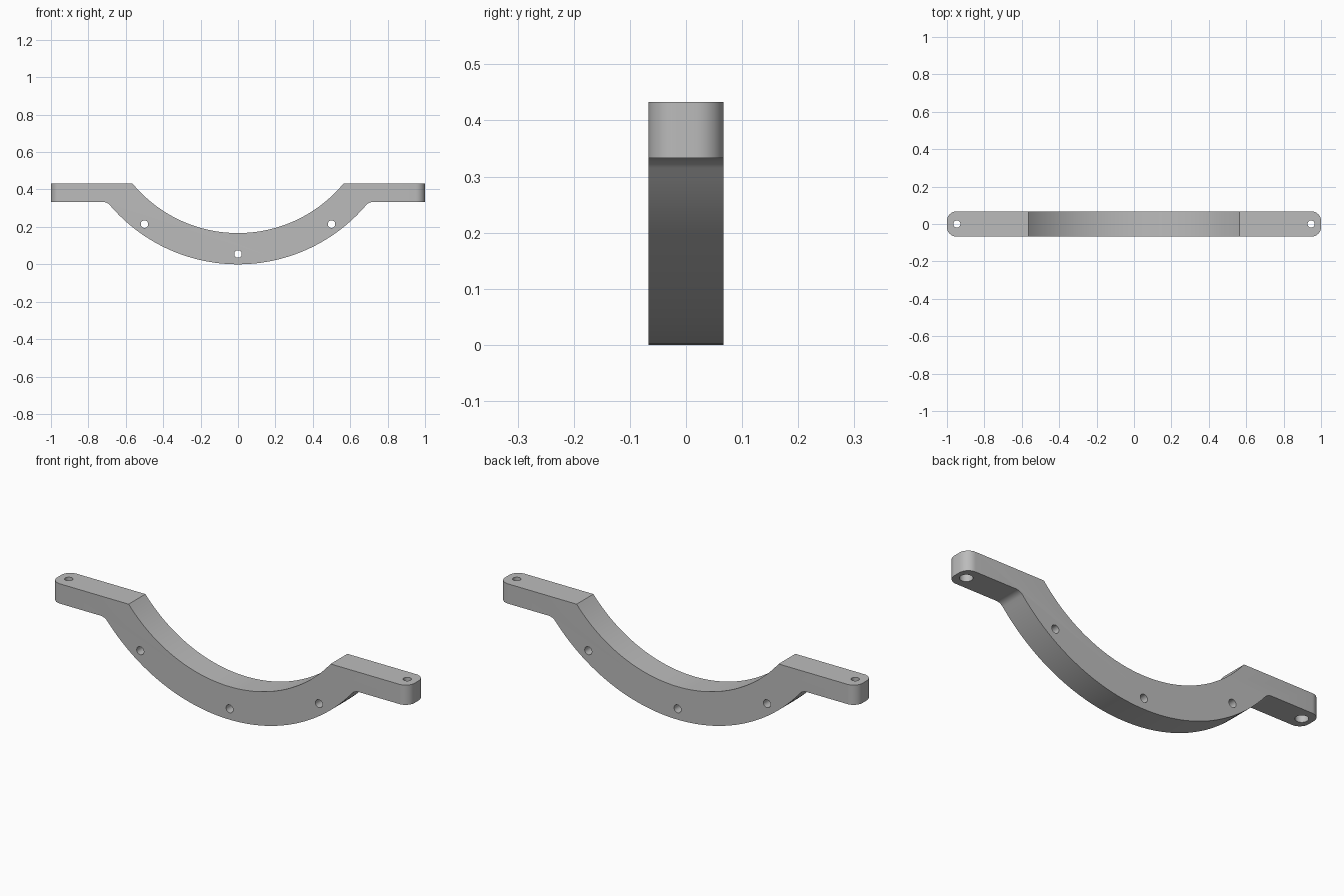
import bpy
import bmesh
from math import asin, atan2, cos, pi, sin, sqrt

default = bpy.data.objects.get("Cube")
if default:
    bpy.data.objects.remove(default, do_unlink=True)

HALF_DEPTH = 0.067
TOP, UNDER = 0.433, 0.333      # ear heights
CENTRE_Z = 0.9                 # centre of both arcs
INNER, OUTER = 0.733, 0.9      # arc radii
FILLET = 0.05
CORNER = 0.05

metal = bpy.data.materials.new("grey_metal")
metal.use_nodes = True
grey = (0.5, 0.5, 0.5, 1)
metal.diffuse_color = grey
metal.node_tree.nodes["Principled BSDF"].inputs["Base Color"].default_value = grey


def arc(cx, cz, radius, start, end, steps):
    angles = [start + (end - start) * i / steps for i in range(steps + 1)]
    return [(cx + radius * cos(a), cz + radius * sin(a)) for a in angles]


def cutter(name, radius, depth, location, along_y=False):
    rotation = (pi / 2, 0, 0) if along_y else (0, 0, 0)
    bpy.ops.mesh.primitive_cylinder_add(vertices=32, radius=radius, depth=depth,
                                        location=location, rotation=rotation)
    obj = bpy.context.object
    obj.name = name
    obj.hide_render = True
    return obj


# Half profile: outer arc, fillet under the ear, ear end, inner arc
fillet_z = UNDER - FILLET
fillet_x = sqrt((OUTER + FILLET) ** 2 - (CENTRE_Z - fillet_z) ** 2)
meet = atan2(fillet_z - CENTRE_Z, fillet_x)
inner_end = asin((TOP - CENTRE_Z) / INNER)
half = arc(0, CENTRE_Z, OUTER, -pi / 2, meet, 32)
half += arc(fillet_x, fillet_z, FILLET, meet + pi, pi / 2, 8)[1:]
half += [(1, UNDER), (1, TOP)]
half += arc(0, CENTRE_Z, INNER, inner_end, -pi / 2, 32)
profile = half + [(-x, z) for x, z in reversed(half[1:-1])]

# Bracket body: extruded profile with rounded ear ends
bm = bmesh.new()
face = bm.faces.new([bm.verts.new((x, -HALF_DEPTH, z)) for x, z in profile])
extruded = bmesh.ops.extrude_face_region(bm, geom=[face])
bmesh.ops.translate(bm, vec=(0, 2 * HALF_DEPTH, 0),
                    verts=[v for v in extruded["geom"] if isinstance(v, bmesh.types.BMVert)])
ends = [e for e in bm.edges
        if all(abs(v.co.x) > 0.999 for v in e.verts)
        and abs(e.verts[0].co.z - e.verts[1].co.z) > 0.01]
bmesh.ops.bevel(bm, geom=ends, offset=CORNER, segments=8, profile=0.5, affect='EDGES')
bmesh.ops.recalc_face_normals(bm, faces=bm.faces)
mesh = bpy.data.meshes.new("curved_bracket")
bm.to_mesh(mesh)
bm.free()
mesh.materials.append(metal)
bracket = bpy.data.objects.new("curved_bracket", mesh)
bpy.context.collection.objects.link(bracket)

# Through holes in the arc, bolt holes and wider recesses in the ears
cutters = [cutter("arc_hole", 0.02, 0.4, (x, 0, z), True)
           for x, z in ((-0.5, 0.215), (0, 0.055), (0.5, 0.215))]
for side in (-1, 1):
    cutters.append(cutter("bolt_hole", 0.019, 0.4, (side * 0.947, 0, 0.38)))
    cutters.append(cutter("bolt_recess", 0.03, 0.1, (side * 0.947, 0, UNDER)))

bpy.ops.object.select_all(action='DESELECT')
bpy.context.view_layer.objects.active = bracket
bracket.select_set(True)
for tool in cutters:
    cut = bracket.modifiers.new("hole", 'BOOLEAN')
    cut.operation = 'DIFFERENCE'
    cut.solver = 'EXACT'
    cut.object = tool
    bpy.ops.object.modifier_apply(modifier=cut.name)
    bpy.data.objects.remove(tool, do_unlink=True)

bpy.ops.object.shade_smooth_by_angle(angle=pi / 6)
